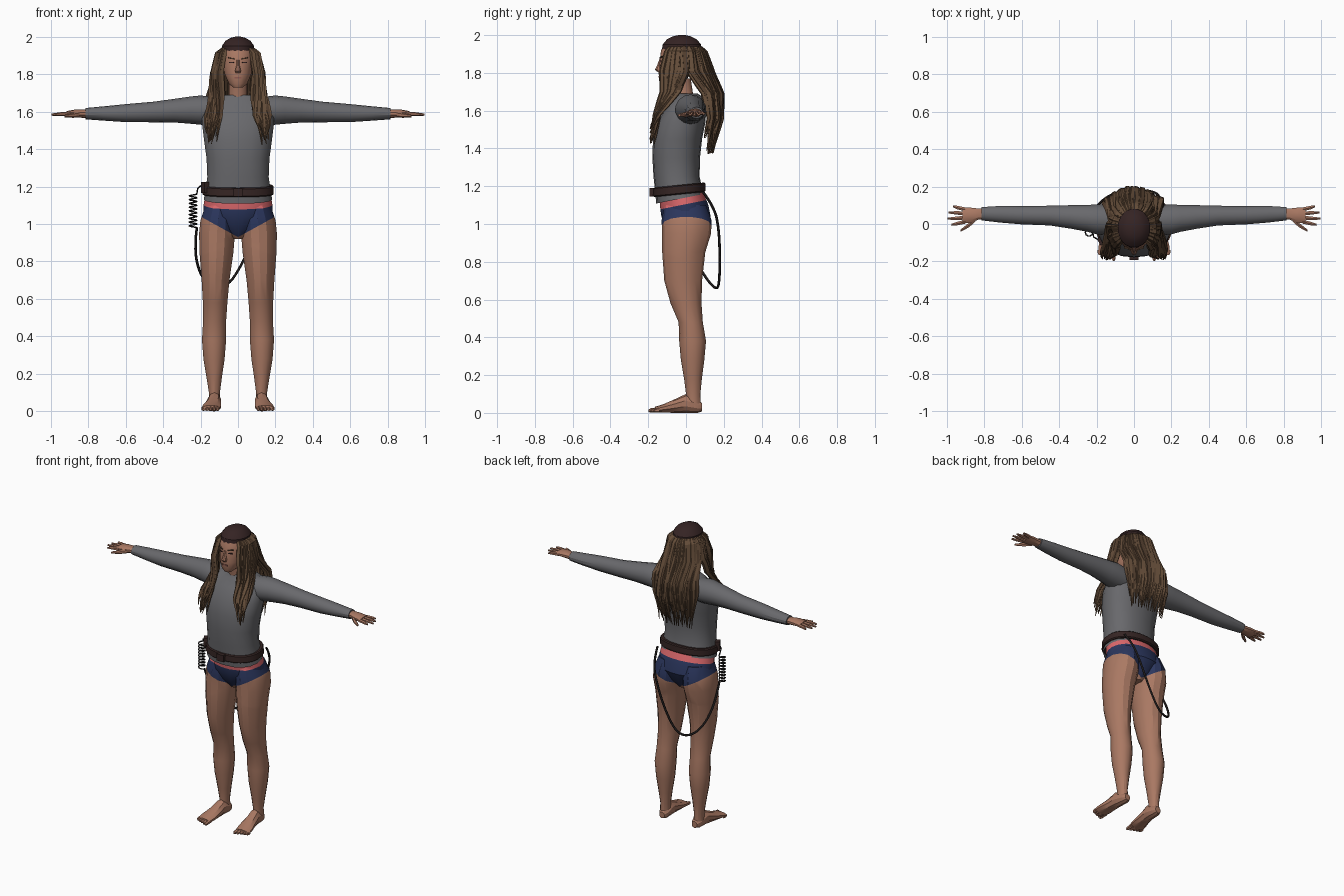
import bpy, bmesh, math, random
from mathutils import Vector

random.seed(4)
if "Cube" in bpy.data.objects:
    bpy.data.objects.remove(bpy.data.objects["Cube"])


def material(name, r, g, b):
    m = bpy.data.materials.new(name)
    m.use_nodes = True
    m.diffuse_color = (r, g, b, 1)
    m.node_tree.nodes["Principled BSDF"].inputs["Base Color"].default_value = (r, g, b, 1)
    return m


SKIN = material("skin", .40, .19, .125)
GREY = material("grey_shirt", .14, .14, .15)
NAVY = material("navy_cloth", .024, .037, .11)
PINK = material("pink_band", .72, .14, .15)
HAIR = material("brown_hair", .135, .078, .043)
STREAK = material("dark_hair", .085, .048, .027)
CAP = material("dark_cap", .035, .017, .017)
LEATHER = material("belt_leather", .035, .018, .017)
ROPE = material("black_cord", .012, .010, .010)
LIP = material("lips", .27, .10, .08)

# axis of travel, then the two axes of the cross-section
AXES = {"x": (0, 1, 2), "y": (1, 0, 2), "z": (2, 0, 1)}


def add_loft(bm, sections, axis="z", sides=14, side=1, power=2, mat=0):
    """Skin rings given as (position, centre a, centre b, radius a, radius b)."""
    t, u, v = AXES[axis]
    rings = []
    for pos, ca, cb, ra, rb in sections:
        ring = []
        for i in range(sides):
            a = math.tau * (i + .5) / sides
            c, s = math.cos(a), math.sin(a)
            p = [0, 0, 0]
            p[t] = pos
            p[u] = ca + ra * math.copysign(abs(c) ** (2 / power), c)
            p[v] = cb + rb * math.copysign(abs(s) ** (2 / power), s)
            ring.append(bm.verts.new((p[0] * side, p[1], p[2])))
        rings.append(ring)
    faces = [bm.faces.new((lo[i], lo[i - 1], hi[i - 1], hi[i]))
             for lo, hi in zip(rings, rings[1:]) for i in range(sides)]
    faces += [bm.faces.new(rings[0]), bm.faces.new(rings[-1])]
    for f in faces:
        f.material_index = mat


def finish(bm, name, *mats):
    bmesh.ops.recalc_face_normals(bm, faces=bm.faces)
    me = bpy.data.meshes.new(name)
    bm.to_mesh(me)
    bm.free()
    ob = bpy.data.objects.new(name, me)
    bpy.context.collection.objects.link(ob)
    for m in mats:
        me.materials.append(m)
    return ob


def loft(name, sections, mat, **kw):
    bm = bmesh.new()
    add_loft(bm, sections, **kw)
    return finish(bm, name, mat)


def cut(bm, co, no, **kw):
    bmesh.ops.bisect_plane(bm, geom=bm.verts[:] + bm.edges[:] + bm.faces[:],
                           plane_co=co, plane_no=no, **kw)


def paint_briefs(bm):
    """Cut along the leg openings and waistband, then colour by height."""
    for s in (1, -1):
        cut(bm, (0, 0, .93), (-.55 * s, 0, 1))
    cut(bm, (0, 0, 1.105), (0, -.2, 1))
    for f in bm.faces:
        c = f.calc_center_median()
        if c.z > 1.105 + .2 * c.y:
            f.material_index = 2
        elif c.z > .93 + .55 * abs(c.x):
            f.material_index = 1


def plate(name, loc, size, mat, turn=0, tilt=0):
    bpy.ops.mesh.primitive_cube_add(size=1, location=loc, rotation=(0, tilt, turn))
    ob = bpy.context.object
    ob.name, ob.scale = name, size
    ob.data.materials.append(mat)


def cord(name, points, radius, mat, kind="NURBS"):
    cu = bpy.data.curves.new(name, "CURVE")
    cu.dimensions, cu.bevel_depth, cu.bevel_resolution = "3D", radius, 1
    sp = cu.splines.new(kind)
    sp.points.add(len(points) - 1)
    for p, co in zip(sp.points, points):
        p.co = (*co, 1)
    if kind == "NURBS":
        sp.use_endpoint_u, sp.order_u, sp.resolution_u = True, 3, 5
    ob = bpy.data.objects.new(name, cu)
    bpy.context.collection.objects.link(ob)
    cu.materials.append(mat)


# Legs, feet and toes
LEG = [(.03, .126, .04, .032, .038), (.1, .126, .038, .030, .038), (.18, .127, .037, .042, .047),
       (.28, .128, .035, .058, .062), (.38, .128, .035, .066, .071), (.48, .125, .025, .063, .064),
       (.58, .122, .0, .067, .082), (.7, .12, -.015, .076, .1), (.85, .115, -.012, .093, .114),
       (.95, .112, .003, .098, .13), (1.02, .107, .003, .096, .132), (1.1, .095, -.005, .08, .11)]
FOOT = [(.085, .122, .03, .02, .022), (.06, .123, .035, .034, .035), (0, .126, .05, .038, .05),
        (-.06, .132, .036, .044, .036), (-.12, .14, .024, .052, .022), (-.165, .145, .017, .048, .015)]
for name, s in (("left", 1), ("right", -1)):
    bm = bmesh.new()
    add_loft(bm, LEG, side=s)
    paint_briefs(bm)
    finish(bm, name + "_leg", SKIN, NAVY, PINK)
    bm = bmesh.new()
    add_loft(bm, FOOT, axis="y", sides=10, side=s)
    for i in range(5):
        x, tip = .108 + .019 * i, -.198 + .008 * i
        add_loft(bm, [(-.14, x, .016, .011, .014), (tip + .012, x, .013, .011, .012),
                      (tip, x, .011, .005, .006)], axis="y", sides=6, side=s)
    finish(bm, name + "_foot", SKIN)

# Pelvis with briefs
bm = bmesh.new()
add_loft(bm, [(.92, 0, 0, .03, .06), (.97, 0, .0, .1, .1), (1.04, 0, .0, .186, .132),
              (1.1, 0, -.01, .186, .13), (1.19, 0, -.03, .172, .115)], sides=20)
paint_briefs(bm)
finish(bm, "pelvis", SKIN, NAVY, PINK)

# Shirt body with slanted hem
bm = bmesh.new()
add_loft(bm, [(1.07, 0, -.015, .195, .14), (1.16, 0, -.035, .18, .127), (1.25, 0, -.05, .166, .122),
              (1.35, 0, -.052, .17, .126), (1.45, 0, -.045, .184, .13), (1.54, 0, -.025, .195, .128),
              (1.62, 0, 0, .19, .108), (1.665, 0, .015, .15, .085), (1.69, 0, .0, .075, .062)],
         sides=18, power=2.3)
cut(bm, (0, 0, 1.14), (0, -.2, 1), clear_inner=True)
finish(bm, "shirt_body", GREY)

# Sleeves and hands
SLEEVE = [(.1, .02, 1.6, .08, .075), (.2, .025, 1.608, .082, .078), (.25, .03, 1.608, .073, .073),
          (.34, .038, 1.605, .064, .063), (.45, .045, 1.598, .054, .055), (.6, .047, 1.592, .05, .048),
          (.72, .052, 1.59, .045, .038), (.815, .055, 1.589, .036, .03)]
PALM = [(.78, .055, 1.589, .03, .023), (.83, .053, 1.589, .031, .022),
        (.87, .047, 1.59, .042, .021), (.915, .045, 1.588, .045, .015)]
for name, s in (("left", 1), ("right", -1)):
    loft(name + "_sleeve", SLEEVE, GREY, axis="x", side=s)
    bm = bmesh.new()
    add_loft(bm, PALM, axis="x", sides=10, side=s)
    for i, tip in enumerate((.975, .995, .99, .965)):
        y = .012 + .022 * i
        spread = (i - 1.5) * .011
        add_loft(bm, [(.9, y, 1.588, .012, .012), (.945, y + spread * .6, 1.587, .011, .010),
                      (tip, y + spread, 1.584, .006, .006)], axis="x", sides=6, side=s)
    add_loft(bm, [(.845, .03, 1.585, .017, .016), (.88, -.005, 1.58, .014, .013),
                  (.925, -.035, 1.576, .007, .007)], axis="x", sides=6, side=s)
    finish(bm, name + "_hand", SKIN)

# Neck, head and face
loft("neck", [(1.62, 0, .0, .062, .06), (1.69, 0, -.015, .05, .052), (1.77, 0, -.03, .05, .055)], SKIN)
loft("head", [(1.728, 0, -.105, .025, .025), (1.75, 0, -.085, .05, .056), (1.8, 0, -.065, .072, .08),
              (1.86, 0, -.05, .082, .09), (1.92, 0, -.04, .084, .092), (1.97, 0, -.03, .06, .07)],
     SKIN, sides=18)
loft("nose", [(1.805, 0, -.14, .013, .012), (1.818, 0, -.147, .017, .019),
              (1.845, 0, -.139, .010, .013), (1.875, 0, -.133, .008, .008)], SKIN, sides=8)
for name, s in (("left", 1), ("right", -1)):
    plate(name + "_eye", (.034 * s, -.130, 1.862), (.026, .009, .006), CAP, .3 * s)
    plate(name + "_eyebrow", (.036 * s, -.130, 1.884), (.036, .009, .006), STREAK, .3 * s, -.2 * s)
plate("mouth", (0, -.1415, 1.78), (.036, .009, .009), LIP)


# Hair: tapered wavy locks that part around the shoulders
def lock_path(deg, drop):
    side = 1 if deg >= 0 else -1
    a = math.radians(deg)
    keys = [(1.945, .07 * math.sin(a), -.02 + .085 * math.cos(a)),
            (1.915, .1 * math.sin(a), -.02 + .112 * math.cos(a)),
            (1.81, .122 * math.sin(a), -.02 + .148 * math.cos(a))]
    if abs(deg) < 78:
        u = deg / 78
        keys += [(1.69, .15 * u, .175 - .08 * u * u), (1.56, .152 * u, .178 - .06 * u * u),
                 (1.37 + drop, .13 * u, .135 - .03 * u * u)]
    else:
        v = (abs(deg) - 78) / 54
        keys += [(1.7, side * (.135 - .045 * v), -.035 - .085 * v),
                 (1.58, side * (.162 - .075 * v), -.135 - .02 * v),
                 (1.42 + drop, side * (.158 - .035 * v), -.178)]
    return [Vector((x, y, z)) for z, x, y in keys]


bm = bmesh.new()
COUNT = 76
for n in range(COUNT):
    deg = -132 + 264 * n / (COUNT - 1)
    keys = lock_path(deg, random.uniform(0, .09))
    phase, swing = random.uniform(0, 6), random.uniform(.004, .009)
    puff = random.uniform(.95, 1.07)
    width = random.uniform(.015, .021)
    rings, steps = [], 15
    for k in range(steps + 1):
        t = k / steps
        f = t * (len(keys) - 1)
        i = min(int(f), len(keys) - 2)
        p = keys[i].lerp(keys[i + 1], f - i)
        wave = swing * math.sin(phase + 13 * t) * t
        r = width * min(1, .5 + 3 * t, .12 + 2.6 * (1 - t))
        rings.append((p.z, p.x * puff + wave, p.y * puff + wave * .7, r, r))
    add_loft(bm, rings, sides=5, mat=n % 3 == 1)
finish(bm, "hair_locks", HAIR, STREAK)
loft("cap", [(1.915, 0, -.022, .088, .108), (1.95, 0, -.022, .088, .104), (1.978, 0, -.022, .068, .08),
             (1.993, 0, -.022, .042, .05), (2.0, 0, -.022, .015, .018)], CAP, sides=16)

# Belt, buckle and clip
belt = loft("belt", [(1.16, 0, -.035, .186, .134), (1.166, 0, -.035, .192, .14),
                     (1.204, 0, -.035, .190, .138), (1.21, 0, -.035, .184, .132)],
            LEATHER, sides=24, power=2.2)
for v in belt.data.vertices:
    v.co.z += .1 * v.co.y
plate("buckle", (0, -.18, 1.168), (.05, .025, .045), LEATHER)
plate("belt_clip", (-.175, -.09, 1.195), (.03, .04, .06), LEATHER, .5)

# Coiled cord and hanging loop
TURNS, PER = 9, 10
coil = [(-.24 + .02 * math.cos(math.tau * i / PER), -.045 + .02 * math.sin(math.tau * i / PER),
         1.16 - .18 * i / (TURNS * PER)) for i in range(TURNS * PER + 1)]
cord("coiled_cord", [(-.18, -.09, 1.22), (-.215, -.07, 1.19)] + coil, .004, ROPE, "POLY")
cord("hanging_loop", [coil[-1], (-.235, .02, .86), (-.2, .1, .72), (-.13, .155, .655), (-.05, .175, .67),
                      (.03, .18, .8), (.1, .175, .97), (.14, .15, 1.09), (.15, .09, 1.17)], .007, ROPE)

# Soft shading with creases kept
bpy.ops.object.select_all(action="DESELECT")
for ob in bpy.context.scene.objects:
    if ob.type == "MESH":
        ob.select_set(True)
        bpy.context.view_layer.objects.active = ob
bpy.ops.object.shade_smooth_by_angle(angle=math.radians(28))
